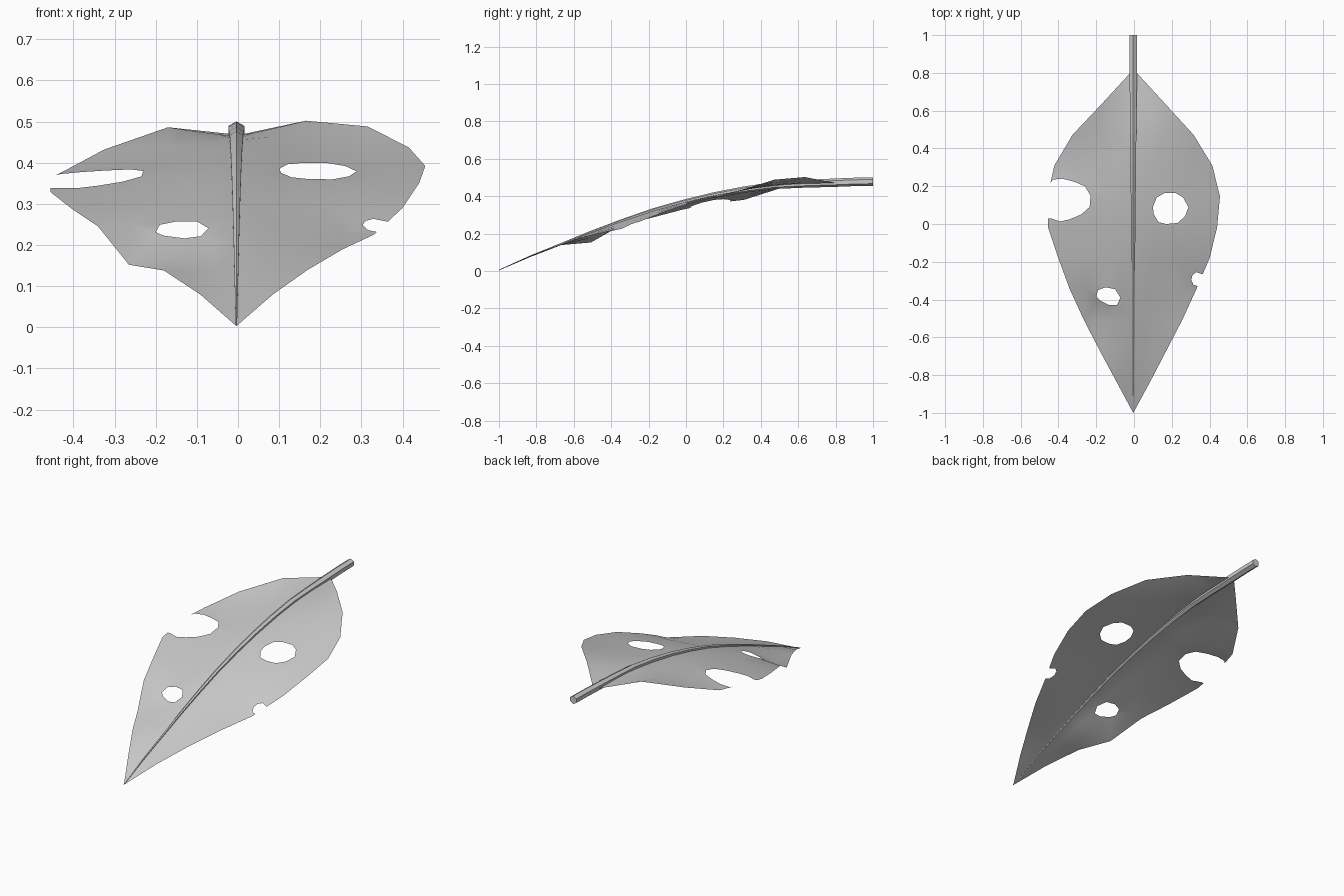
import bpy, bmesh, math
from mathutils import Vector
from mathutils.geometry import delaunay_2d_cdt

if "Cube" in bpy.data.objects:
    bpy.data.objects.remove(bpy.data.objects["Cube"])

CX = -0.004
# Stations from stem to tip: left x, left z, midrib z, right x, right z
ROWS = [(-.020, .470, .470, .015, .470), (-.170, .486, .464, .165, .502),
        (-.325, .432, .455, .315, .488), (-.422, .380, .433, .415, .437),
        (-.458, .362, .403, .455, .392), (-.455, .328, .365, .440, .350),
        (-.400, .285, .320, .400, .290), (-.340, .245, .265, .330, .225),
        (-.265, .152, .205, .255, .190), (-.180, .138, .140, .170, .140),
        (-.092, .080, .075, .085, .080), (CX, .003, .003, CX, .003)]
STEP = 1.8 / 11

# Outlines of the holes and bites seen from above
HOLES = [
    [(-.52, .205), (-.45, .205), (-.43, .235), (-.38, .24), (-.32, .225), (-.26, .20),
     (-.23, .15), (-.235, .09), (-.28, .05), (-.34, .025), (-.39, .013), (-.44, .03), (-.52, .03)],
    [(.1, .09), (.12, .14), (.16, .163), (.22, .165), (.26, .14), (.288, .09),
     (.27, .04), (.23, .005), (.17, 0), (.13, .01), (.105, .05)],
    [(-.2, -.385), (-.19, -.35), (-.15, -.335), (-.1, -.345), (-.072, -.39),
     (-.09, -.43), (-.13, -.43), (-.18, -.405)],
    [(.42, -.265), (.36, -.265), (.33, -.255), (.31, -.27), (.303, -.295),
     (.315, -.322), (.335, -.328), (.42, -.328)],
]


def row_at(y):
    t = min(max((.8 - y) / STEP, 0), 10.9999)
    i = int(t)
    return [a + (b - a) * (t - i) for a, b in zip(ROWS[i], ROWS[i + 1])]


def height(x, y):
    lx, lz, mz, rx, rz = row_at(y)
    ex, ez = (lx, lz) if x < CX else (rx, rz)
    u = min(1, (x - CX) / (ex - CX)) if abs(ex - CX) > 1e-5 else 0
    return mz + (ez - mz) * u - .03 * u * (1 - u) * abs(ex)


def inside(p, poly):
    hit = False
    for a, b in zip(poly, poly[1:] + poly[:1]):
        if (a[1] > p.y) != (b[1] > p.y) and p.x < a[0] + (p.y - a[1]) * (b[0] - a[0]) / (b[1] - a[1]):
            hit = not hit
    return hit


def make_object(name, verts, faces):
    mesh = bpy.data.meshes.new(name)
    mesh.from_pydata(verts, [], faces)
    ob = bpy.data.objects.new(name, mesh)
    bpy.context.collection.objects.link(ob)
    return ob


# Leaf blade: triangulated outline with the holes taken out
ys = [.8 - STEP * i for i in range(12)]
outline = [(r[3], y) for r, y in zip(ROWS, ys)] + [(r[0], y) for r, y in zip(ROWS[:-1], ys)][::-1]
pts, edges = [], []
for loop in [outline] + HOLES:
    n, k = len(pts), len(loop)
    pts += [Vector(p) for p in loop]
    edges += [(n + i, n + (i + 1) % k) for i in range(k)]
for y, r in zip(ys[1:-1], ROWS[1:-1]):
    for f in (0, .25, .5, .75):
        for ex in (r[0], r[3]):
            pts.append(Vector((CX + (ex - CX) * f, y)))
co, _, tris, *_ = delaunay_2d_cdt(pts, edges, [], 0, 1e-5)
keep = []
for t in tris:
    c = sum((co[i] for i in t), Vector((0, 0))) / len(t)
    if inside(c, outline) and not any(inside(c, h) for h in HOLES):
        keep.append(list(t))
blade = make_object("leaf_blade", [(p.x, p.y, height(p.x, p.y)) for p in co], keep)
bm = bmesh.new()
bm.from_mesh(blade.data)
bmesh.ops.delete(bm, geom=[v for v in bm.verts if not v.link_faces], context='VERTS')
bm.to_mesh(blade.data)
bm.free()
bpy.context.view_layer.objects.active = blade
blade.select_set(True)
bpy.ops.object.shade_smooth_by_angle(angle=math.radians(40))

# Midrib and stem: tapered six-sided rod along the blade
path = [(1, .478, .0225), (.9, .476, .0225)] + [
    (y, r[2] + .002, .002 + .0205 * (y + 1) / 1.8) for y, r in zip(ys, ROWS)]
verts = [(CX + s * math.sin(a * math.pi / 3), y, z + s * math.cos(a * math.pi / 3))
         for y, z, s in path for a in range(6)]
faces = [(6 * i + a, 6 * i + 6 + a, 6 * i + 6 + (a + 1) % 6, 6 * i + (a + 1) % 6)
         for i in range(len(path) - 1) for a in range(6)]
n = len(verts)
faces += [tuple(range(6)), tuple(range(n - 1, n - 7, -1))]
rib = make_object("midrib_stem", verts, faces)
bm = bmesh.new()
bm.from_mesh(rib.data)
bmesh.ops.recalc_face_normals(bm, faces=bm.faces)
bm.to_mesh(rib.data)
bm.free()
